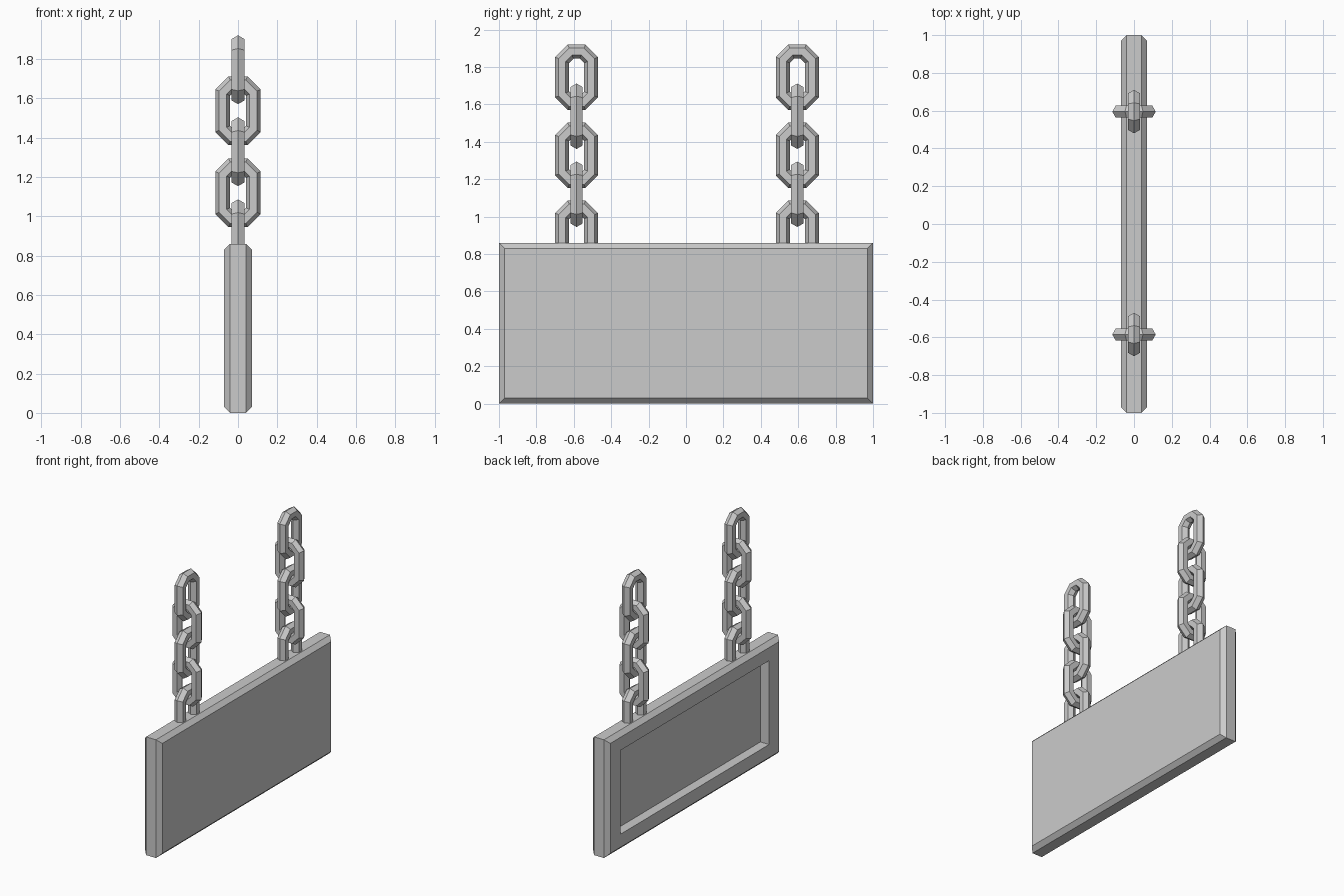
import bpy, bmesh
from math import pi, cos, sin

if "Cube" in bpy.data.objects:
    bpy.data.objects.remove(bpy.data.objects["Cube"])


def loft(name, rings, closed):
    """Skin equal-sized point rings; loop round if closed, otherwise cap the ends."""
    bm = bmesh.new()
    vs = [[bm.verts.new(p) for p in ring] for ring in rings]
    n = len(vs[0])
    for i in range(len(vs) if closed else len(vs) - 1):
        a, b = vs[i], vs[(i + 1) % len(vs)]
        for j in range(n):
            k = (j + 1) % n
            bm.faces.new((a[j], a[k], b[k], b[j]))
    if not closed:
        bm.faces.new(vs[0])
        bm.faces.new(vs[-1])
    bmesh.ops.recalc_face_normals(bm, faces=bm.faces)
    mesh = bpy.data.meshes.new(name)
    bm.to_mesh(mesh)
    bm.free()
    obj = bpy.data.objects.new(name, mesh)
    bpy.context.collection.objects.link(obj)
    return obj


def rect(x, hy, hz, zc=0.43):
    return [(x, -hy, zc - hz), (x, hy, zc - hz), (x, hy, zc + hz), (x, -hy, zc + hz)]


# Sign board: recessed panel on the -x side, chamfered rim, flat +x side
loft("sign_board", [
    rect(0.0, 0.855, 0.305),
    rect(-0.07, 0.855, 0.305),
    rect(-0.07, 0.97, 0.40),
    rect(-0.04, 1.0, 0.43),
    rect(0.04, 1.0, 0.43),
    rect(0.07, 0.97, 0.40),
], closed=False)


# Chain link: stretched octagon with a hexagonal bar
def chain_link(name, y, z, turned):
    bar, apothem, stretch = 0.0375, 0.0775, 0.06
    rings = []
    for i in range(8):
        a = pi / 8 + i * pi / 4
        shift = stretch if sin(a) > 0 else -stretch
        ring = []
        for j in range(6):
            p = j * pi / 3
            r = (apothem + bar * cos(p)) / cos(pi / 8)
            ring.append((bar * sin(p), r * cos(a), r * sin(a) + shift))
        rings.append(ring)
    obj = loft(name, rings, closed=True)
    obj.location = (0, y, z)
    obj.rotation_euler.z = pi / 2 if turned else 0


# Two hanging chains, alternate links turned a quarter
for side, y in (("left", -0.585), ("right", 0.595)):
    for i in range(5):
        chain_link(f"{side}_chain_link_{i + 1}", y, 0.911 + i * 0.2085, i % 2 == 1)
